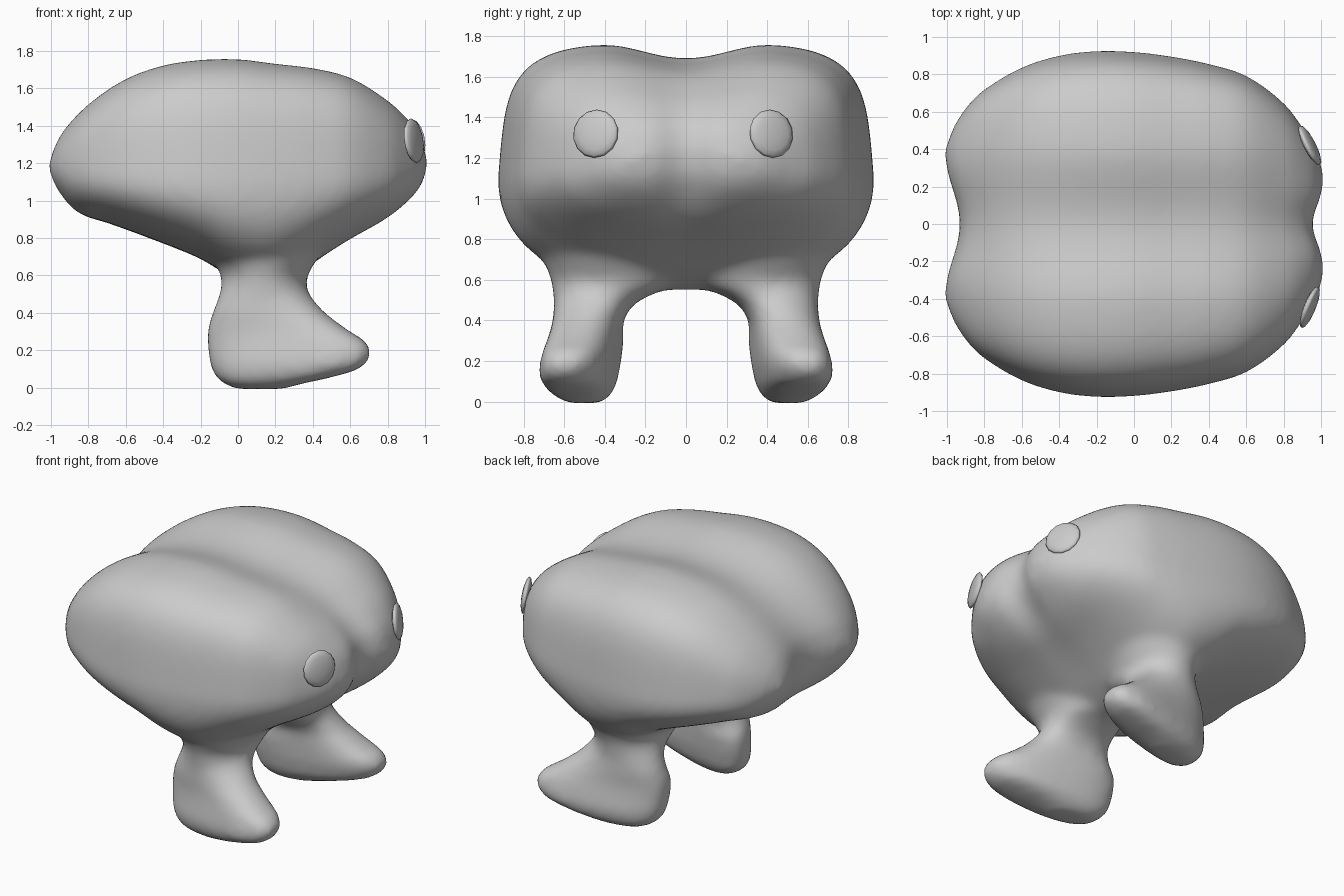
import bpy, bmesh, math
from mathutils import Matrix, Vector

if "Cube" in bpy.data.objects:
    bpy.data.objects.remove(bpy.data.objects["Cube"])

grey = bpy.data.materials.new("plain grey")
grey.diffuse_color = (0.6, 0.6, 0.6, 1)
grey.use_nodes = True
grey.node_tree.nodes["Principled BSDF"].inputs["Base Color"].default_value = grey.diffuse_color


def curve(table, x):
    """Read a smooth profile of (position, value) pairs."""
    n = len(table)
    x = min(max(x, table[0][0]), table[-1][0])
    i = next((k for k in range(n - 1) if x <= table[k + 1][0]), n - 2)

    def slope(k):
        a, b = table[max(k - 1, 0)], table[min(k + 1, n - 1)]
        return (b[1] - a[1]) / (b[0] - a[0])
    (a, va), (b, vb) = table[i], table[i + 1]
    h = b - a
    t = (x - a) / h
    return ((2 * t**3 - 3 * t**2 + 1) * va + (t**3 - 2 * t**2 + t) * h * slope(i)
            + (3 * t**2 - 2 * t**3) * vb + (t**3 - t**2) * h * slope(i + 1))


def loft(bm, rings):
    """Skin closed rings of points and cap both ends with strips."""
    vs = [[bm.verts.new(p) for p in r] for r in rings]
    n = len(vs[0])
    for a, b in zip(vs, vs[1:]):
        for i in range(n):
            j = (i + 1) % n
            bm.faces.new((a[i], a[j], b[j], b[i]))
    for r in (vs[0], vs[-1]):
        for k in range(n // 2):
            quad = [r[k], r[k + 1], r[n - k - 1], r[(n - k) % n]]
            bm.faces.new(list(dict.fromkeys(quad)))


def rounded(t, p):
    """Point of a unit superellipse with power p, evenly spread by angle."""
    c, s = math.cos(t), math.sin(t)
    r = (abs(c) ** p + abs(s) ** p) ** (-1 / p)
    return r * c, r * s


def bump(y, w):
    """Smooth hill of half width w, 1 in the middle and 0 outside."""
    return .5 + .5 * math.cos(math.pi * y / w) if abs(y) < w else 0


# Body profiles along x: top, underside and half width
TOP = [(-1, 1.24), (-.95, 1.36), (-.8, 1.52), (-.6, 1.655), (-.4, 1.728), (-.2, 1.758),
       (0, 1.762), (.2, 1.738), (.4, 1.715), (.6, 1.665), (.8, 1.545), (.9, 1.455),
       (.97, 1.355), (1, 1.24)]
LOW = [(-1, 1.13), (-.97, 1.055), (-.87, .935), (-.7, .88), (-.5, .81), (-.2, .69),
       (-.05, .6), (.1, .555), (.2, .555), (.35, .63), (.45, .7), (.6, .795),
       (.8, .905), (.93, 1.0), (.985, 1.07), (1, 1.13)]
WIDE = [(-1, .41), (-.95, .53), (-.88, .635), (-.8, .715), (-.6, .835), (-.4, .9),
        (-.2, .925), (0, .92), (.2, .895), (.4, .855), (.6, .79), (.8, .64),
        (.9, .505), (.97, .385), (1, .29)]


def body_rings(slices=60, n=120):
    rings = []
    for i in range(slices + 1):
        x0 = -math.cos(math.pi * i / slices)
        zc = 1.1 + .09 * x0 * x0
        up, down, w = curve(TOP, x0) - zc, zc - curve(LOW, x0), curve(WIDE, x0)
        ring = []
        for k in range(n):
            t = 2 * math.pi * k / n
            c, h = rounded(t, 4.5 - 1.8 * x0 ** 4 if k < n / 2 else 2.5)
            x, y, z = x0 * 1.01, w * c, zc + (up if h > 0 else down) * h
            if h > 0:
                y *= 1 - .06 * h
                # groove between the two lobes
                z -= .11 * up * h * bump(y, .43)
            # notches where the groove runs over both ends
            if x > 0:
                x -= .05 * x**3 * bump(y, .2) + .04 * x * x * bump(y, .4) * bump(z - 1.02, .2)
            else:
                x += .075 * abs(x) ** 5 * bump(y, .38)
            ring.append((x, y, z))
        rings.append(ring)
    return rings


# Leg levels: z, rearmost x, foremost x, y centre, y radius
LEG = [(-.008, -.01, .24, .50, .07), (.02, -.075, .34, .51, .12), (.05, -.115, .48, .52, .145),
       (.09, -.14, .63, .525, .165), (.13, -.15, .69, .53, .172), (.19, -.16, .718, .52, .175),
       (.25, -.165, .685, .51, .172), (.31, -.165, .585, .495, .17), (.4, -.138, .465, .485, .17),
       (.48, -.105, .395, .455, .195), (.53, -.092, .37, .41, .245), (.56, -.09, .365, .365, .295),
       (.6, -.09, .37, .335, .33), (.7, -.13, .43, .355, .35), (.9, -.15, .45, .36, .34)]


def leg_rings(side, n=48):
    rings = []
    for z, xa, xb, yc, ry in LEG:
        xc, rx = (xa + xb) / 2, (xb - xa) / 2
        foot = min(1, max(0, (.5 - z) / .2))
        turn = .17 * foot                         # toes point outwards
        ring = []
        for k in range(n):
            c, s = rounded(2 * math.pi * k / n, 2 + .6 * foot)
            ring.append((xc + rx * c, side * (yc + turn * rx * c + ry * s), z))
        rings.append(ring)
    return rings


# Body and legs, fused into one smooth skin
bm = bmesh.new()
loft(bm, body_rings())
for side in (-1, 1):
    loft(bm, leg_rings(side))
bmesh.ops.recalc_face_normals(bm, faces=bm.faces)
mesh = bpy.data.meshes.new("body_with_legs")
bm.to_mesh(mesh)
bm.free()
mesh.materials.append(grey)
mesh.shade_smooth()
body = bpy.data.objects.new("body_with_legs", mesh)
bpy.context.collection.objects.link(body)
fuse = body.modifiers.new("fuse", 'REMESH')
fuse.mode = 'VOXEL'
fuse.voxel_size = .024
fuse.use_smooth_shade = True
soft = body.modifiers.new("soften", 'SMOOTH')
soft.factor = .5
soft.iterations = 16

# Eyes: flat round buttons set on the face
for name, y, yaw in (("left_eye", .42, 27), ("right_eye", -.445, -22)):
    bm = bmesh.new()
    bmesh.ops.create_uvsphere(bm, u_segments=14, v_segments=8, radius=1)
    a, p = math.radians(yaw), math.radians(8)
    normal = Vector((math.cos(a) * math.cos(p), math.sin(a) * math.cos(p), math.sin(p)))
    turn = normal.to_track_quat('Z', 'Y').to_matrix().to_4x4()
    bm.transform(Matrix.Translation((.94, y, 1.32)) @ turn @ Matrix.Diagonal((.12, .12, .028, 1)))
    mesh = bpy.data.meshes.new(name)
    bm.to_mesh(mesh)
    bm.free()
    mesh.materials.append(grey)
    mesh.shade_smooth()
    bpy.context.collection.objects.link(bpy.data.objects.new(name, mesh))
